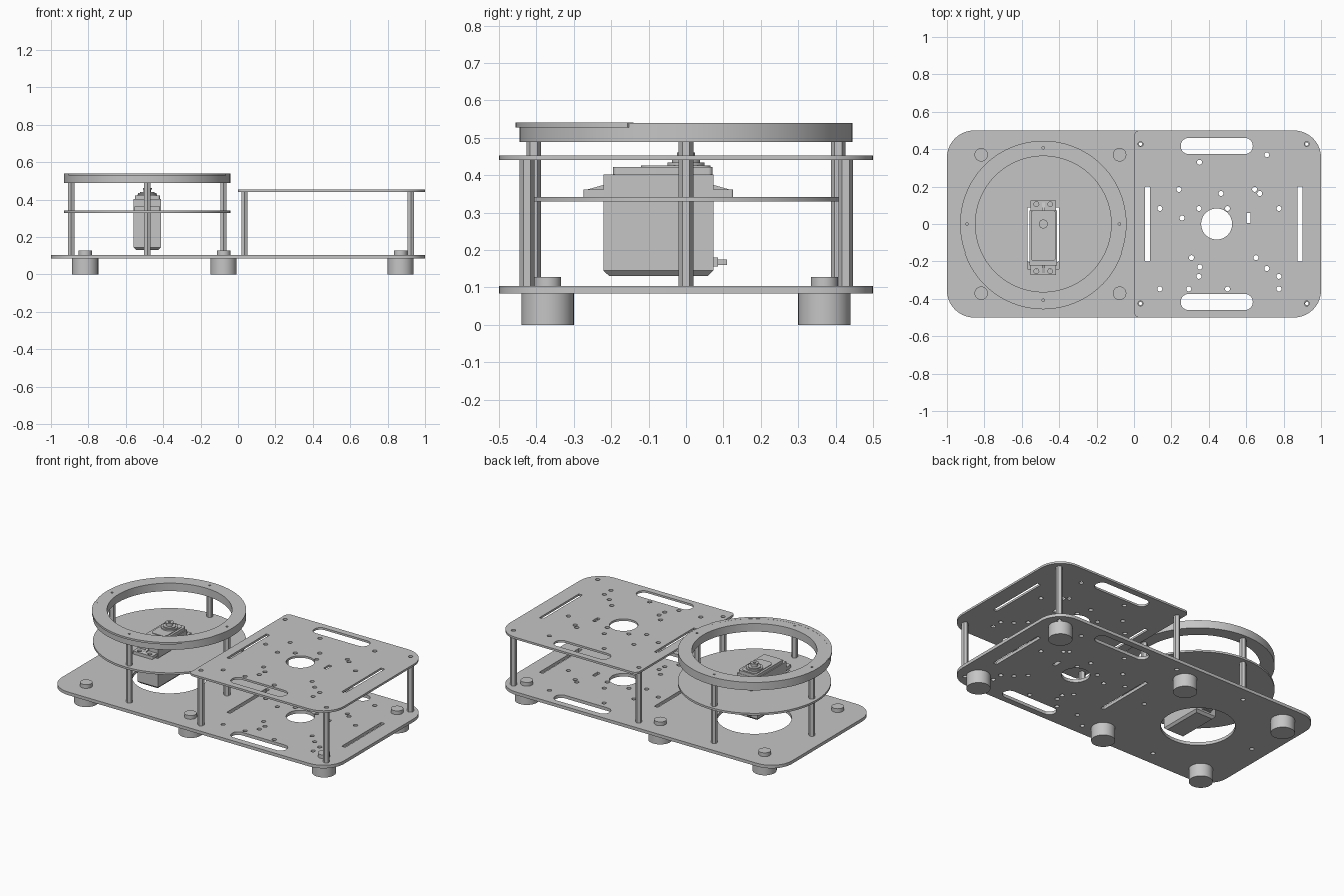
import bpy, bmesh, math
from mathutils import Matrix

if "Cube" in bpy.data.objects:
    bpy.data.objects.remove(bpy.data.objects["Cube"])

grey = bpy.data.materials.new("plain_grey")
grey.diffuse_color = (0.56, 0.56, 0.56, 1)
grey.use_nodes = True
grey.node_tree.nodes["Principled BSDF"].inputs["Base Color"].default_value = grey.diffuse_color

CX, CY = -0.485, 0.0          # centre of the turntable


def circle(x, y, r, n=48, a0=0.0):
    return [(x + r * math.cos(a0 + 2 * math.pi * i / n),
             y + r * math.sin(a0 + 2 * math.pi * i / n)) for i in range(n)]


def rect(x0, x1, y0, y1, radii=0.0, n=10):
    """Rounded rectangle; radii is one value or (right-top, left-top, left-bottom, right-bottom)."""
    if not isinstance(radii, tuple):
        radii = (radii,) * 4
    corners = [(x1, y1, -1, -1), (x0, y1, 1, -1), (x0, y0, 1, 1), (x1, y0, -1, 1)]
    pts = []
    for k, ((x, y, sx, sy), r) in enumerate(zip(corners, radii)):
        if r == 0:
            pts.append((x, y))
            continue
        for i in range(n + 1):
            a = math.pi / 2 * (k + i / n)
            pts.append((x + sx * r + r * math.cos(a), y + sy * r + r * math.sin(a)))
    return pts


def slab(name, outline, z0, z1, holes=(), side=False):
    """Extrude an outline with holes from z0 to z1 (side=True: y/z profile extruded along x)."""
    cu = bpy.data.curves.new(name, 'CURVE')
    cu.dimensions = '2D'
    cu.fill_mode = 'BOTH'
    cu.extrude = (z1 - z0) / 2
    for loop in [outline, *holes]:
        s = cu.splines.new('POLY')
        s.points.add(len(loop) - 1)
        for p, (x, y) in zip(s.points, loop):
            p.co = (x, y, 0, 1)
        s.use_cyclic_u = True
    tmp = bpy.data.objects.new(name + "_tmp", cu)
    bpy.context.collection.objects.link(tmp)
    dg = bpy.context.evaluated_depsgraph_get()
    me = bpy.data.meshes.new_from_object(tmp.evaluated_get(dg))
    bpy.data.objects.remove(tmp)
    bpy.data.curves.remove(cu)
    me.transform(Matrix.Translation((0, 0, (z0 + z1) / 2)))
    if side:
        me.transform(Matrix(((0, 0, 1, 0), (1, 0, 0, 0), (0, 1, 0, 0), (0, 0, 0, 1))))
    bm = bmesh.new()
    bm.from_mesh(me)
    bmesh.ops.remove_doubles(bm, verts=bm.verts, dist=1e-5)
    bmesh.ops.recalc_face_normals(bm, faces=bm.faces)
    bm.to_mesh(me)
    bm.free()
    me.materials.clear()
    me.materials.append(grey)
    me.shade_smooth()
    me.set_sharp_from_angle(angle=math.radians(30))
    me.name = name
    ob = bpy.data.objects.new(name, me)
    bpy.context.collection.objects.link(ob)
    return ob


# Hole pattern shared by the base and the upper deck
dots = [(.71, .37), (.35, .33), (.24, .185), (.465, .163), (.645, .185), (.672, .163),
        (.138, .083), (.347, .083), (.5, .083), (.775, .083), (.257, .032),
        (.307, -.18), (.352, -.23), (.347, -.28), (.652, -.18), (.71, -.238),
        (.775, -.28), (.775, -.347), (.138, -.347), (.293, -.347), (.5, -.347)]
standoffs = [(x, y) for x in (.035, .924) for y in (-.425, .427)]
pattern = [circle(x, y, .0135, 16) for x, y in dots + standoffs]
pattern += [circle(.442, 0, .083),
            rect(.25, .635, .374, .46, .042), rect(.25, .635, -.46, -.374, .042),
            rect(.06, .085, -.2, .2, .004), rect(.874, .9, -.2, .2, .004),
            rect(.602, .624, .005, .06, .004)]

# Base plate and upper deck
posts = [(CX + .407 * dx, CY + .407 * dy) for dx, dy in ((1, 0), (-1, 0), (0, 1), (0, -1))]
slab("base_plate", rect(-1, 1, -.5, .5, .145), .084, .104,
     pattern + [circle(CX, CY, .217, 64)] + [circle(x, y, .0135, 16) for x, y in posts])
slab("upper_deck", rect(0, 1, -.5, .5, (.145, .03, .03, .145)), .44, .453, pattern)

# Hexagonal standoffs
for x, y in standoffs:
    slab("deck_standoff", circle(x, y, .0195, 6, math.pi / 6), .104, .44, [circle(x, y, .009, 16)])
for x, y in posts:
    slab("ring_standoff", circle(x, y, .0195, 6, math.pi / 6), .104, .489)

# Feet with their top knobs
for x in (-.817, -.077, .869):
    for y in (-.37, .37):
        slab("foot", circle(x, y, .07), 0, .084)
        slab("foot_knob", circle(x, y, .036, 32), .104, .128)

# Turntable disc, top ring and the front lip
slab("turntable_disc", circle(CX, CY, .445, 96), .329, .342,
     [rect(-.57, -.4, -.24, .088)])
slab("top_ring", circle(CX, CY, .445, 96), .489, .54,
     [circle(CX, CY, .363, 96)] + [circle(x, y, .007, 12) for x, y in posts])
arc = [math.radians(199 + 142 * i / 40) for i in range(41)]
lip = [(CX + .445 * math.cos(a), CY - .011 + .445 * math.sin(a)) for a in arc]
lip += [(CX + .43 * math.cos(a), CY + .43 * math.sin(a)) for a in reversed(arc)]
slab("ring_front_lip", lip, .528, .5405)

# Servo motor: case, chamfered bottom, flange with screw holes
x0, x1, y0, y1 = -.558, -.412, -.221, .073
slab("servo_case", rect(x0, x1, y0, y1), .145, .402)
bottom = slab("servo_bottom", rect(x0, x1, y0, y1), .131, .145)
for v in bottom.data.vertices:
    if v.co.z < .138:
        v.co.x -= math.copysign(.013, v.co.x - CX)
        v.co.y -= math.copysign(.015, v.co.y + .074)
slab("servo_flange", rect(x0 + .004, x1 - .004, -.274, .126, .006), .342, .362,
     [circle(CX + dx, y, .013, 16) for dx in (-.037, .037) for y in (-.252, .106)])
slab("servo_rib_front", [(-.27, .36), (-.22, .36), (-.22, .374)], CX - .008, CX + .008, side=True)
slab("servo_rib_back", [(.122, .36), (.073, .36), (.073, .374)], CX - .008, CX + .008, side=True)

# Servo lid, output gear and cable stub
slab("servo_lid", rect(x0 + .006, x1 - .006, -.195, .071, .012), .402, .422)
slab("servo_lid_step", rect(x0 + .02, x1 - .02, -.12, .065, .03), .422, .426)
slab("servo_boss", circle(CX, CY, .05), .422, .434)
slab("servo_collar", circle(CX, CY, .038), .434, .44)
slab("servo_shaft", circle(CX, CY, .02, 24), .44, .455)
slab("servo_shaft_cap", circle(CX, CY, .024, 24), .453, .461, [circle(CX, CY, .008, 16)])
slab("cable_stub", rect(CX - .027, CX + .027, .07, .11), .16, .175)
slab("cable_collar", rect(CX - .032, CX + .032, .07, .085), .156, .18)
